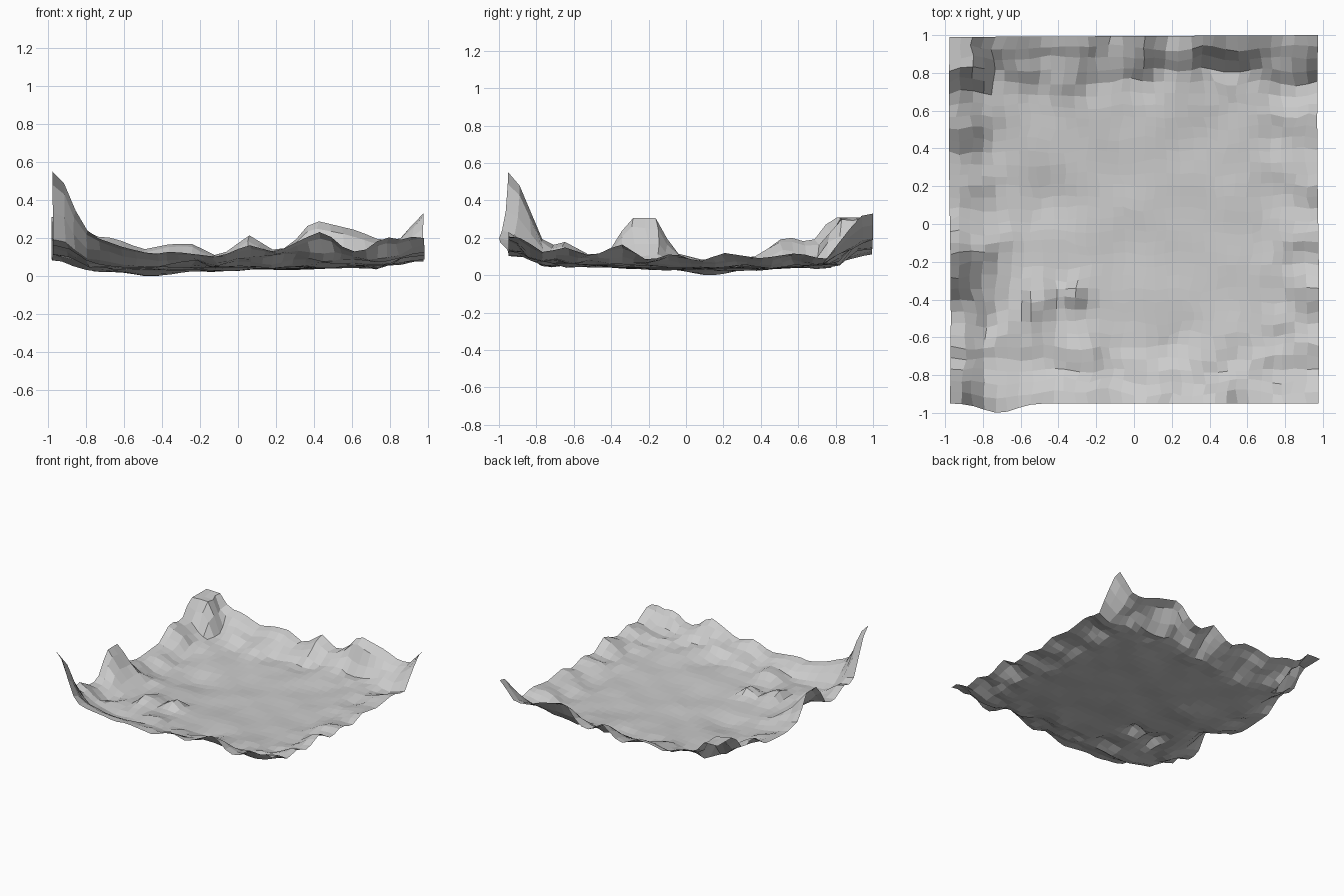
import bpy, bmesh, math
from mathutils import Vector, noise

if "Cube" in bpy.data.objects:
    bpy.data.objects.remove(bpy.data.objects["Cube"])

N = 32  # cells per side


def profile(points):
    """Piecewise linear function through (position, height) points."""
    def f(t):
        for (a, za), (b, zb) in zip(points, points[1:]):
            if t <= b:
                k = max(0.0, (t - a) / (b - a))
                return za + (zb - za) * k
        return points[-1][1]
    return f


# Rim heights along each border
front = profile([(-.98, .55), (-.92, .49), (-.83, .28), (-.77, .21), (-.6, .15), (-.45, .115),
                 (-.35, .13), (-.1, .1), (.05, .165), (.2, .125), (.35, .2), (.45, .24),
                 (.58, .13), (.66, .13), (.77, .21), (.85, .19), (.93, .21), (.98, .2)])
back = profile([(-.98, .31), (-.87, .30), (-.77, .21), (-.65, .2), (-.5, .14), (-.35, .17),
                (-.24, .17), (-.1, .1), (.06, .215), (.2, .13), (.28, .16), (.36, .26),
                (.42, .29), (.63, .24), (.75, .19), (.85, .19), (.93, .28), (.98, .33)])
left = profile([(-.95, .55), (-.89, .48), (-.75, .15), (-.65, .18), (-.5, .1), (-.41, .13),
                (-.3, .305), (-.16, .305), (-.06, .12), (.1, .08), (.38, .1), (.53, .21),
                (.67, .17), (.77, .3), (.98, .31)])
right = profile([(-.95, .2), (-.88, .2), (-.76, .12), (-.65, .15), (-.5, .1), (-.35, .17),
                 (-.2, .075), (-.07, .12), (.07, .07), (.2, .12), (.4, .09), (.6, .12),
                 (.75, .08), (.85, .22), (.95, .33)])


def falloff(d, width):
    k = min(1.0, max(0.0, d / width))
    return 1 - k * k * (3 - 2 * k)


def lump(x, y, cx, cy, rx, ry, h):
    return h * math.exp(-((x - cx) / rx) ** 2 - ((y - cy) / ry) ** 2)


def height(x, y, u, v):
    # Shallow dish, lowest left of the middle
    base = .032 + .02 * (x + .2) ** 2 + .035 * (y - .1) ** 2
    base -= lump(x, y, -.45, .14, .15, .15, .03)
    base += .015 * noise.noise(Vector((x * 4, y * 4, 3.1)))
    # Rim hills blended by closeness to each border
    total = weight = 0.0
    for d, p in ((v, front(x)), (1.96 - v, back(x)), (u, left(y)), (1.96 - u, right(y))):
        w = 1 / (d + .004) ** 2
        width = .26 + .08 * noise.noise(Vector((x * 5, y * 5, 8.4)))
        total += w * (p - base) * falloff(d, width)
        weight += w
    z = base + total / weight
    # Flat-topped hill in the back left corner
    plateau = .31 * falloff(u - .11, .2) * falloff(1.77 - v, .16)
    z = max(z, plateau)
    # Roughness toward the rim and small inner lumps
    inner = min(u, v, 1.96 - u, 1.96 - v)
    rough = .05 * noise.noise(Vector((x * 6, y * 6, .7))) * falloff(abs(inner - .2), .2)
    z += max(rough, -.015)
    z += lump(x, y, -.53, -.42, .06, .12, .07) + lump(x, y, -.32, -.37, .06, .07, .07)
    z += lump(x, y, -.3, -.65, .12, .07, .03) + lump(x, y, .3, -.75, .15, .08, .03)
    return max(0.0, z)


# Terrain sheet
bm = bmesh.new()
bmesh.ops.create_grid(bm, x_segments=N, y_segments=N, size=.98)
for vert in bm.verts:
    x, y = vert.co.x, vert.co.y
    u, v = x + .98, y + .98
    # Outline: front border pulled in, with one bulge near the left
    py = -.95 + v * (1.94 / 1.96)
    py += v / 1.96 * .005 * (x + 1)
    py -= lump(x, v, -.72, 0, .12, .12, .05)
    px = x * .995 - .005 * math.sin(y * 3)
    z = height(x, py, u, v)
    # Irregular facets inside the border
    if .01 < u < 1.95 and .01 < v < 1.95:
        px += .035 * noise.noise(Vector((x * 7, y * 7, 5.5)))
        py += .035 * noise.noise(Vector((x * 7, y * 7, 9.5)))
    vert.co = (px, py, z)
low = min(v.co.z for v in bm.verts)
for vert in bm.verts:
    vert.co.z -= low
bmesh.ops.recalc_face_normals(bm, faces=bm.faces)
if sum(f.normal.z for f in bm.faces) < 0:
    bmesh.ops.reverse_faces(bm, faces=bm.faces)

mesh = bpy.data.meshes.new("terrain")
bm.to_mesh(mesh)
bm.free()
terrain = bpy.data.objects.new("terrain", mesh)
bpy.context.collection.objects.link(terrain)
